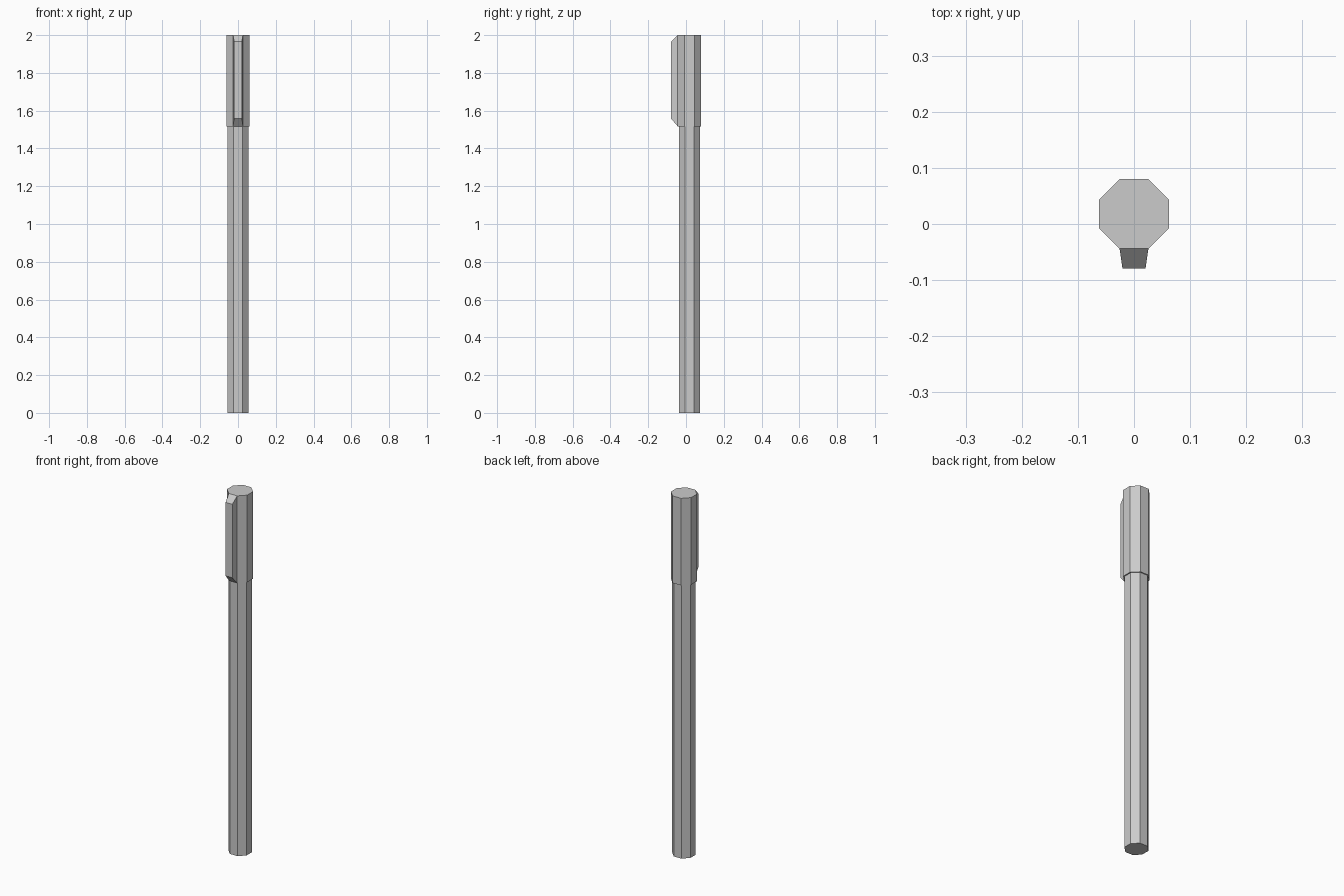
import bpy, bmesh
from math import pi, cos
from mathutils import Matrix, Vector

if "Cube" in bpy.data.objects:
    bpy.data.objects.remove(bpy.data.objects["Cube"])

SHAFT_R, CAP_R = 0.056, 0.062      # flat-to-centre radii
SEAM, TOP, CY = 1.517, 2.0, 0.018

def extrude(bm, face):
    """Extrude one face and return the new end face."""
    new = bmesh.ops.extrude_face_region(bm, geom=[face])["geom"]
    bmesh.ops.delete(bm, geom=[face], context='FACES_ONLY') if face.is_valid else None
    return next(g for g in new if isinstance(g, bmesh.types.BMFace))

bm = bmesh.new()

# Octagonal shaft
r = SHAFT_R / cos(pi / 8)
bmesh.ops.create_cone(bm, cap_ends=True, segments=8, radius1=r, radius2=r, depth=SEAM,
                      matrix=Matrix.Translation((0, CY, SEAM / 2)) @ Matrix.Rotation(pi / 8, 4, 'Z'))
bm.faces.ensure_lookup_table()
top = max(bm.faces, key=lambda f: f.calc_center_median().z)

# Ledge where the cap begins
top = extrude(bm, top)
s = CAP_R / SHAFT_R
for v in top.verts:
    v.co.x *= s
    v.co.y = CY + (v.co.y - CY) * s

# Cap body
top = extrude(bm, top)
for v in top.verts:
    v.co.z = TOP

# Pocket clip pulled out of the front face of the cap
bm.normal_update()
front = min((f for f in bm.faces if f.calc_center_median().z > SEAM + 0.1),
            key=lambda f: f.calc_center_median().y)
clip = extrude(bm, front)
mid = clip.calc_center_median()
for v in clip.verts:
    up = v.co.z > mid.z
    v.co = Vector((v.co.x * 0.8, -0.079, 1.965 if up else 1.558))

bmesh.ops.recalc_face_normals(bm, faces=bm.faces)
mesh = bpy.data.meshes.new("pen")
bm.to_mesh(mesh)
bm.free()
bpy.context.collection.objects.link(bpy.data.objects.new("pen", mesh))
